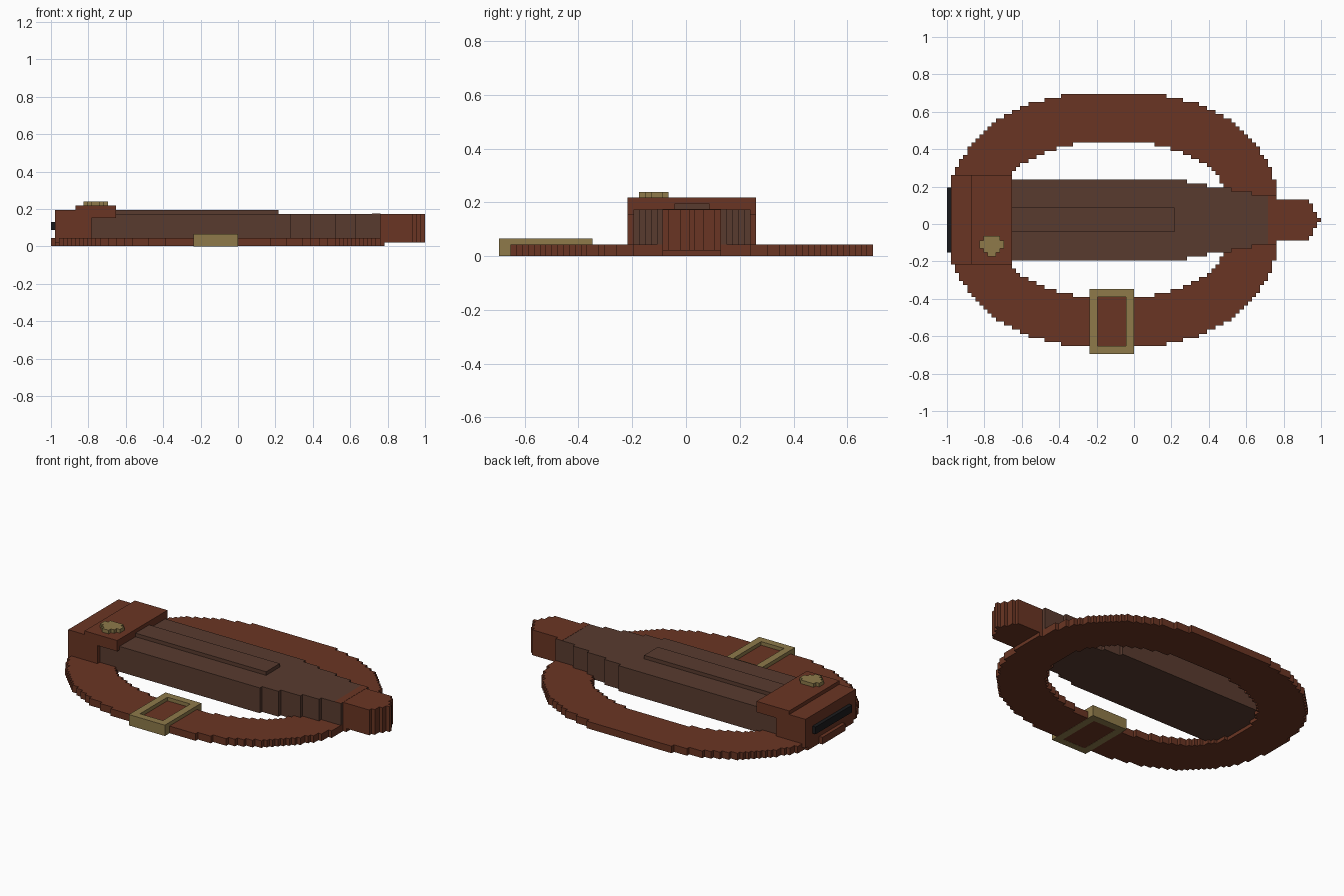
import bpy, bmesh

cube = bpy.data.objects.get("Cube")
if cube:
    bpy.data.objects.remove(cube, do_unlink=True)

V = 2 / 92      # size of one voxel; all positions below are in voxels
MID = 1         # the belt and sheath are centred on this y


def material(name, hex_code):
    rgb = [int(hex_code[i:i + 2], 16) / 255 for i in (0, 2, 4)]
    lin = [c / 12.92 if c < 0.04 else ((c + 0.055) / 1.055) ** 2.4 for c in rgb]
    m = bpy.data.materials.new(name)
    m.use_nodes = True
    m.diffuse_color = (*lin, 1)
    bsdf = next(n for n in m.node_tree.nodes if n.type == 'BSDF_PRINCIPLED')
    bsdf.inputs["Base Color"].default_value = (*lin, 1)
    return m


leather = material("brown leather", "6a3523")
sheath = material("dark sheath", "593b2f")
brass = material("aged brass", "8e7a4a")
black = material("black slot", "1a1a1c")


def cells_prism(name, cells, z0, z1, mat):
    """Extrude a set of unit rectangles (x0, x1, y0, y1) into one solid."""
    bm = bmesh.new()
    for x0, x1, y0, y1 in cells:
        corners = ((x0, y0), (x1, y0), (x1, y1), (x0, y1))
        bm.faces.new([bm.verts.new((x * V, y * V, z0 * V)) for x, y in corners])
    bmesh.ops.remove_doubles(bm, verts=bm.verts[:], dist=V * 0.05)
    ext = bmesh.ops.extrude_face_region(bm, geom=bm.faces[:], use_keep_orig=True)
    top = [g for g in ext["geom"] if isinstance(g, bmesh.types.BMVert)]
    bmesh.ops.translate(bm, verts=top, vec=(0, 0, (z1 - z0) * V))
    bmesh.ops.recalc_face_normals(bm, faces=bm.faces[:])
    mesh = bpy.data.meshes.new(name)
    bm.to_mesh(mesh)
    bm.free()
    mesh.materials.append(mat)
    obj = bpy.data.objects.new(name, mesh)
    bpy.context.collection.objects.link(obj)
    return obj


def box(name, x0, x1, half, z0, z1, mat):
    return cells_prism(name, [(x0, x1, MID - half, MID + half)], z0, z1, mat)


# Looped belt: stepped oval ring sampled on the voxel grid
def inside(x, y, a, b):
    return abs((x + 5) / a) ** 2.3 + abs((y - MID) / b) ** 2.3 <= 1


ring = [(i, i + 1, j, j + 1) for i in range(-46, 36) for j in range(-30, 32)
        if inside(i + .5, j + .5, 40.8, 31.5)
        and not inside(i + .5, j + .5, 29, 19.3)]
cells_prism("belt_loop", ring, 0.04, 2, leather)

# Sheath body narrowing in steps towards the tip
steps = [(-36, 13, 10), (13, 18, 9), (18, 24, 8), (24, 29, 7), (29, 35, 6)]
for n, (x0, x1, half) in enumerate(steps):
    box(f"sheath_section_{n + 1}", x0, x1, half, 1, 8, sheath)
box("sheath_ridge", -30, 10, 3, 8, 9, sheath)

# Leather tip
box("tip_cover", 33, 35, 6, 8, 8.05, leather)
for n, (x0, x1, half) in enumerate([(35, 43, 5), (43, 44, 4), (44, 45, 2), (45, 46, .5)]):
    box(f"tip_section_{n + 1}", x0, x1, half, 1, 8, leather)

# Throat of the sheath with its closing flap and slot
box("throat_block", -45, -36, 11, 1, 9, leather)
box("throat_flap", -40, -30, 11, 7, 10, leather)
box("throat_slot", -46, -45, 8, 4, 6, black)

# Round stud on the flap
rows = [(-8, -7, 1), (-7, -6, 2), (-6, -4, 3), (-4, -3, 2)]
for n, (y0, y1, r) in enumerate(rows):
    cells_prism(f"flap_stud_row_{n + 1}", [(-35 - r, -35 + r, y0, y1)], 10, 11, brass)

# Rectangular buckle frame around the belt
bars = {"left": (-2, 0, -32, -16), "right": (-11, -9, -32, -16),
        "front": (-9, -2, -32, -30), "back": (-9, -2, -18, -16)}
for side, cell in bars.items():
    cells_prism(f"buckle_{side}_bar", [cell], 0, 3, brass)
